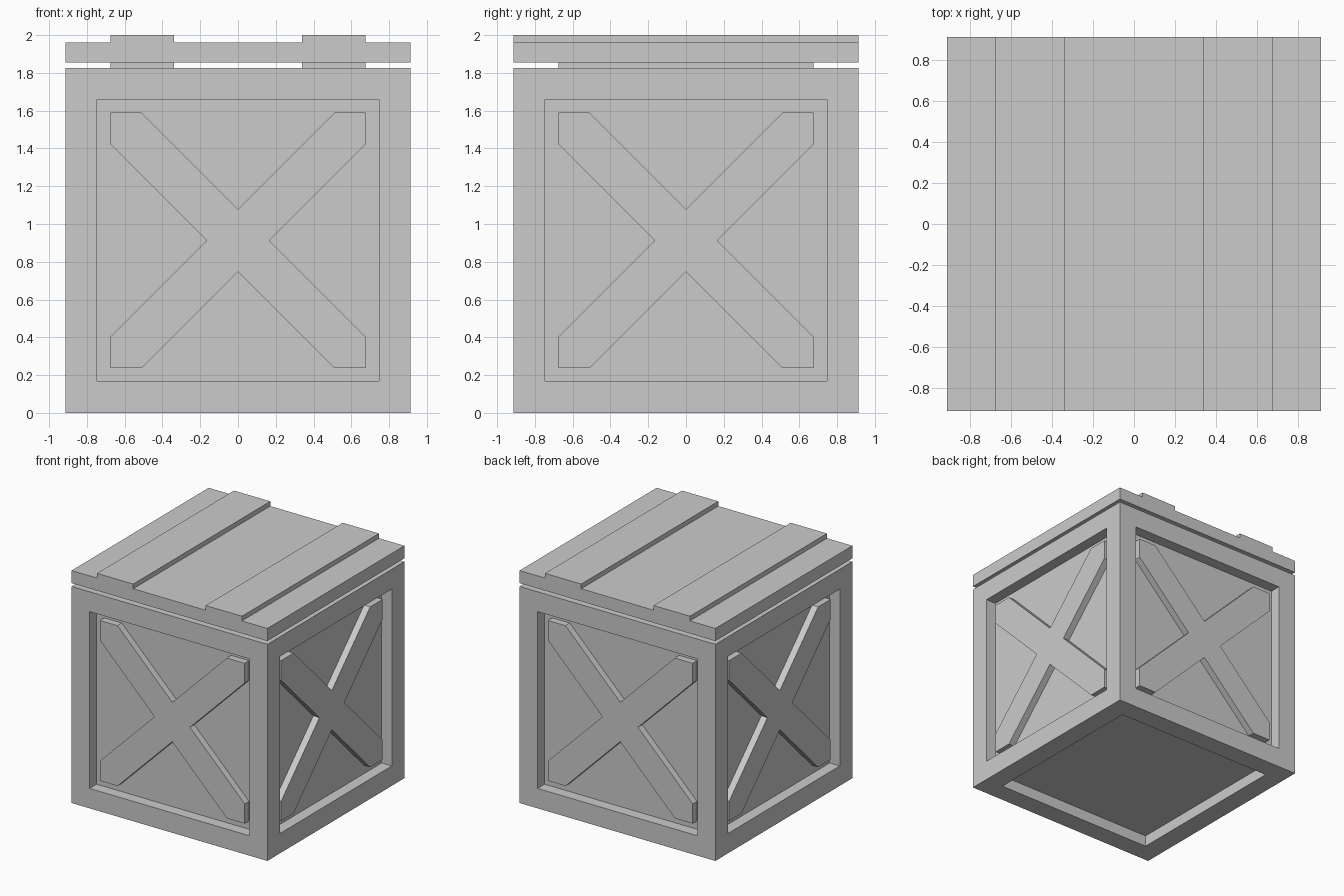
import bpy, bmesh
from math import pi
from mathutils import Matrix, Vector

if "Cube" in bpy.data.objects:
    bpy.data.objects.remove(bpy.data.objects["Cube"])

H = 0.913        # half width of the box
A = 0.676        # half width of the openings
PANEL = 0.094    # depth of recessed panels
BRACE = 0.037    # depth of cross brace faces


def finish(bm, name):
    bmesh.ops.recalc_face_normals(bm, faces=bm.faces)
    mesh = bpy.data.meshes.new(name)
    bm.to_mesh(mesh)
    bm.free()
    ob = bpy.data.objects.new(name, mesh)
    bpy.context.collection.objects.link(ob)
    return ob


def prism(name, outline, y0, y1, matrix=Matrix()):
    """Extrude an x-z outline from y0 to y1."""
    bm = bmesh.new()
    face = bm.faces.new([bm.verts.new((x, y0, z)) for x, z in outline])
    ext = bmesh.ops.extrude_face_region(bm, geom=[face], use_keep_orig=True)
    verts = [g for g in ext["geom"] if isinstance(g, bmesh.types.BMVert)]
    bmesh.ops.translate(bm, verts=verts, vec=(0, y1 - y0, 0))
    bm.transform(matrix)
    return finish(bm, name)


# Box: every face inset to a frame, sunk to a panel; the top sinks to the floor
bm = bmesh.new()
bmesh.ops.create_cube(bm, size=2 * H, matrix=Matrix.Translation((0, 0, H)))
bm.normal_update()
sides = [(f, f.normal.copy()) for f in bm.faces]
bmesh.ops.inset_individual(bm, faces=[f for f, n in sides], thickness=H - A)
for face, normal in sides:
    depth = 2 * A + (H - A) - (H - A) if normal.z > 0.5 else PANEL
    if normal.z > 0.5:
        depth = 2 * H - (H - A)
    ext = bmesh.ops.extrude_discrete_faces(bm, faces=[face])
    bmesh.ops.translate(bm, verts=list(ext["faces"][0].verts), vec=-normal * depth)
finish(bm, "crate_box")

# Cross braces on the four sides
c, b = 0.166, 0.51
quarter = [(c, 0), (A, b), (A, A), (b, A)]
cross = []
for _ in range(4):
    cross += quarter
    quarter = [(-z, x) for x, z in quarter]
for i, side in enumerate(("front", "right", "back", "left")):
    turn = Matrix.Translation((0, 0, H)) @ Matrix.Rotation(i * pi / 2, 4, "Z")
    prism(side + "_cross_brace", cross, -H + BRACE, -H + PANEL, turn)

# Lid with two raised planks
s = 0.338
half = [(s, 1.96), (s, 2.0), (A, 2.0), (A, 1.96), (H, 1.96), (H, 1.854)]
prism("lid", half + [(-x, z) for x, z in reversed(half)], -H, H)

# Battens under the lid that fit inside the opening
for name, sx in (("left", -1), ("right", 1)):
    prism(name + "_lid_batten",
          [(sx * s, 1.81), (sx * A, 1.81), (sx * A, 1.854), (sx * s, 1.854)], -A, A)
